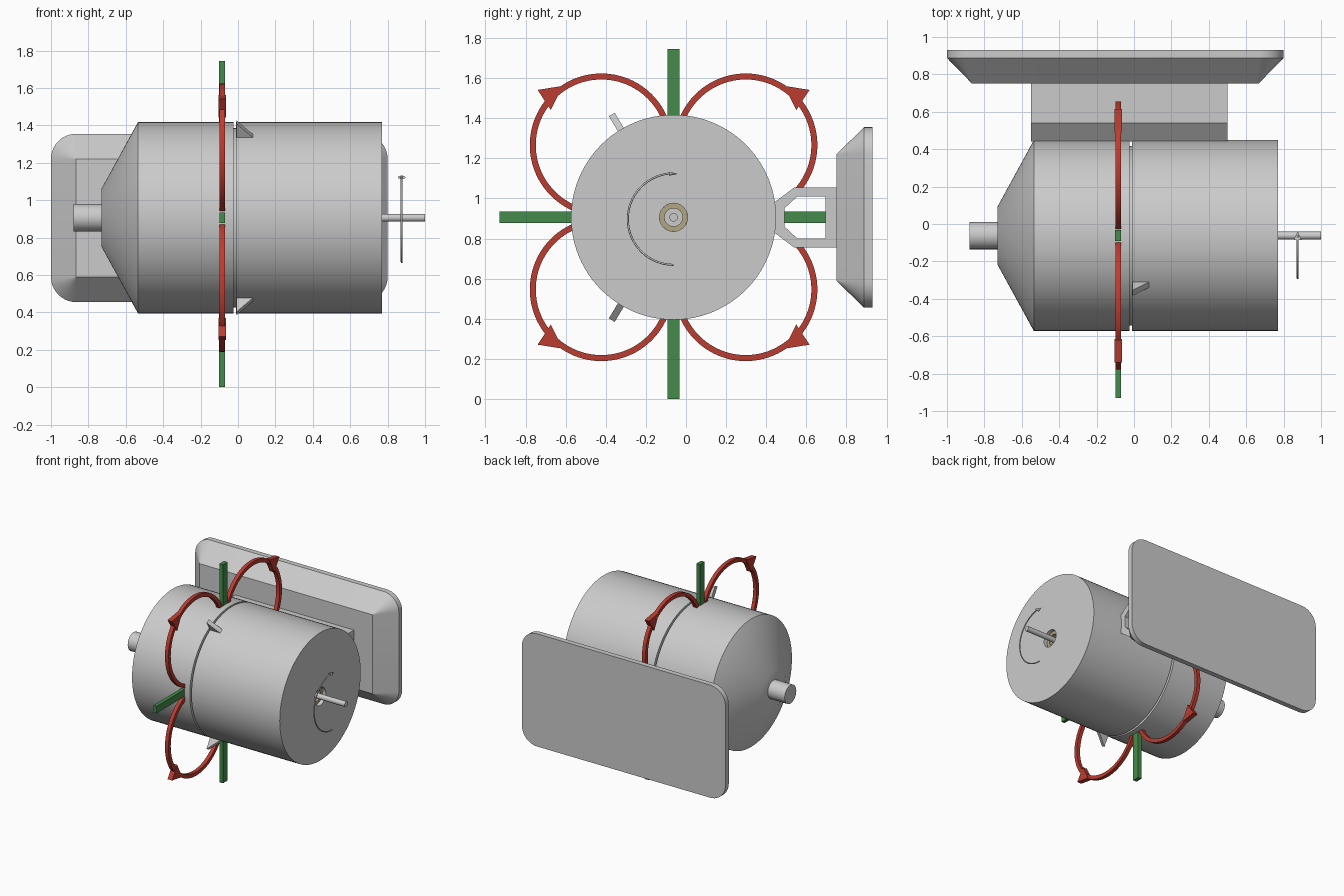
import bpy, bmesh
from math import sin, cos, pi, radians, atan2
from mathutils import Vector, Matrix

if "Cube" in bpy.data.objects:
    bpy.data.objects.remove(bpy.data.objects["Cube"])

CY, CZ = -0.062, 0.906          # drum axis (runs along x)
FX = -0.085                     # plane of the field loops


def material(name, rgb):
    m = bpy.data.materials.new(name)
    m.diffuse_color = (*rgb, 1)
    m.use_nodes = True
    m.node_tree.nodes["Principled BSDF"].inputs["Base Color"].default_value = m.diffuse_color
    return m


RED = material("red", (0.50, 0.045, 0.03))
GREEN = material("green", (0.06, 0.26, 0.07))
TAN = material("tan", (0.45, 0.38, 0.22))


def finish(name, bm, mat=None, smooth=True):
    bmesh.ops.recalc_face_normals(bm, faces=bm.faces)
    me = bpy.data.meshes.new(name)
    bm.to_mesh(me)
    bm.free()
    ob = bpy.data.objects.new(name, me)
    bpy.context.collection.objects.link(ob)
    if mat:
        me.materials.append(mat)
    if smooth:
        bpy.ops.object.select_all(action='DESELECT')
        ob.select_set(True)
        bpy.context.view_layer.objects.active = ob
        bpy.ops.object.shade_smooth_by_angle(angle=radians(30))
    return ob


def bridge(bm, a, b):
    n = len(a)
    for i in range(n):
        bm.faces.new((a[i], a[(i + 1) % n], b[(i + 1) % n], b[i]))


def lathe(name, profile, cy=CY, cz=CZ, mat=None, closed=False, n=96):
    """Revolve (x, radius) points about an axis parallel to x."""
    bm = bmesh.new()
    rings = [[bm.verts.new((x, cy + r * cos(2 * pi * i / n), cz + r * sin(2 * pi * i / n)))
              for i in range(n)] for x, r in profile]
    for a, b in zip(rings, rings[1:]):
        bridge(bm, a, b)
    if closed:
        bridge(bm, rings[-1], rings[0])
    else:
        bm.faces.new(rings[0])
        bm.faces.new(rings[-1])
    return finish(name, bm, mat)


def prism(name, pts, x0, x1, mat=None, hole=None):
    """Extrude a (y, z) outline along x, optionally with a matching inner outline."""
    bm = bmesh.new()
    ring = lambda p, x: [bm.verts.new((x, y, z)) for y, z in p]
    a, b = ring(pts, x0), ring(pts, x1)
    bridge(bm, a, b)
    if hole:
        c, d = ring(hole, x0), ring(hole, x1)
        bridge(bm, c, d)
        bridge(bm, a, c)
        bridge(bm, b, d)
    else:
        bm.faces.new(a)
        bm.faces.new(b)
    return finish(name, bm, mat, smooth=False)


def rect(y0, y1, z0, z1):
    return [(y0, z0), (y1, z0), (y1, z1), (y0, z1)]


# Drum body with tapered end, seam groove and stepped shaft hole
lathe("drum", [(-0.73, 0.155), (-0.535, 0.511), (-0.025, 0.511), (-0.025, 0.48),
               (-0.01, 0.48), (-0.01, 0.511), (0.77, 0.511), (0.77, 0.07), (0.70, 0.07)])
lathe("bearing_ring", [(0.70, 0.07), (0.74, 0.07), (0.74, 0.045), (0.70, 0.045)],
      mat=TAN, closed=True, n=48)

# Shafts at both ends
lathe("rear_shaft", [(-0.88, 0.073), (-0.70, 0.073)], n=48)
lathe("front_shaft", [(0.68, 0.021), (1.0, 0.021)], n=32)

# Wedge markers beside the seam
for k, ang in enumerate((121, 239)):
    a = radians(ang)
    rad, tan = Vector((0, cos(a), sin(a))), Vector((0, -sin(a), cos(a)))
    bm = bmesh.new()
    sides = [[bm.verts.new(Vector((x, CY, CZ)) + rad * r + tan * t)
              for x, r in ((-0.009, 0.48), (-0.009, 0.598), (0.08, 0.51), (0.08, 0.48))]
             for t in (-0.017, 0.017)]
    bridge(bm, *sides)
    for s in sides:
        bm.faces.new(s)
    finish(f"wedge_marker_{k + 1}", bm, smooth=False)

# Mounting bracket: hollow channel between drum and plate
prism("bracket",
      [(0.44, 0.83), (0.54, 0.755), (0.76, 0.755), (0.76, 1.055), (0.54, 1.055), (0.44, 0.98)],
      -0.55, 0.50,
      hole=[(0.49, 0.86), (0.555, 0.80), (0.695, 0.80), (0.695, 1.01), (0.555, 1.01), (0.49, 0.95)])

# Mounting plate with chamfered rim and rounded corners
bm = bmesh.new()
corners = [(0.665, 1.22, 0), (-0.865, 1.22, 90), (-0.865, 0.59, 180), (0.665, 0.59, 270)]
steps = 10


def plate_ring(y, r):
    return [bm.verts.new((cx + r * cos(radians(a0 + 90 * i / steps)), y,
                          cz + r * sin(radians(a0 + 90 * i / steps))))
            for cx, cz, a0 in corners for i in range(steps + 1)]


rings = [plate_ring(0.75, 0.0005), plate_ring(0.888, 0.135), plate_ring(0.93, 0.135)]
bridge(bm, rings[0], rings[1])
bridge(bm, rings[1], rings[2])
bm.faces.new(rings[0])
bm.faces.new(rings[2])
finish("mounting_plate", bm)

# Green axis bars
prism("vertical_bar", rect(CY - 0.029, CY + 0.029, 0, 1.745), FX - 0.016, FX + 0.016, GREEN)
prism("horizontal_bar", rect(-0.93, 0.81, CZ - 0.028, CZ + 0.028), FX - 0.015, FX + 0.015, GREEN)

# Red field loops with arrowheads, one per quadrant
for sy, side in ((-1, "front"), (1, "back")):
    for sz, level in ((1, "upper"), (-1, "lower")):
        lathe(f"{level}_{side}_loop",
              [(FX - 0.015, 0.327), (FX + 0.015, 0.327), (FX + 0.015, 0.357), (FX - 0.015, 0.357)],
              CY + sy * 0.36, CZ + sz * 0.36, RED, closed=True)
        head = [(0.552, 0.655), (0.678, 0.635), (0.612, 0.535)]
        prism(f"{level}_{side}_arrowhead",
              [(CY + sy * y, CZ + sz * z) for y, z in head], FX - 0.02, FX + 0.02, RED)

# Rotation arrow around the front shaft
cu = bpy.data.curves.new("rotation_arc_path", 'CURVE')
cu.dimensions = '3D'
cu.bevel_depth = 0.005
cu.bevel_resolution = 2
cu.use_fill_caps = True
sp = cu.splines.new('POLY')
N = 48
sp.points.add(N)
for i, p in enumerate(sp.points):
    a = radians(90 + 180 * i / N)
    p.co = (0.875, CY + 0.228 * cos(a), 0.897 + 0.228 * sin(a), 1)
bpy.context.collection.objects.link(bpy.data.objects.new("rotation_arc", cu))

bm = bmesh.new()
bmesh.ops.create_cone(bm, cap_ends=True, segments=24, radius1=0.02, radius2=0, depth=0.045,
                      matrix=Matrix.Translation((0.875, CY, 1.122))
                      @ Matrix.Diagonal((1, 1, 0.45, 1)) @ Matrix.Rotation(radians(-90), 4, 'X'))
finish("rotation_arrowhead", bm)
